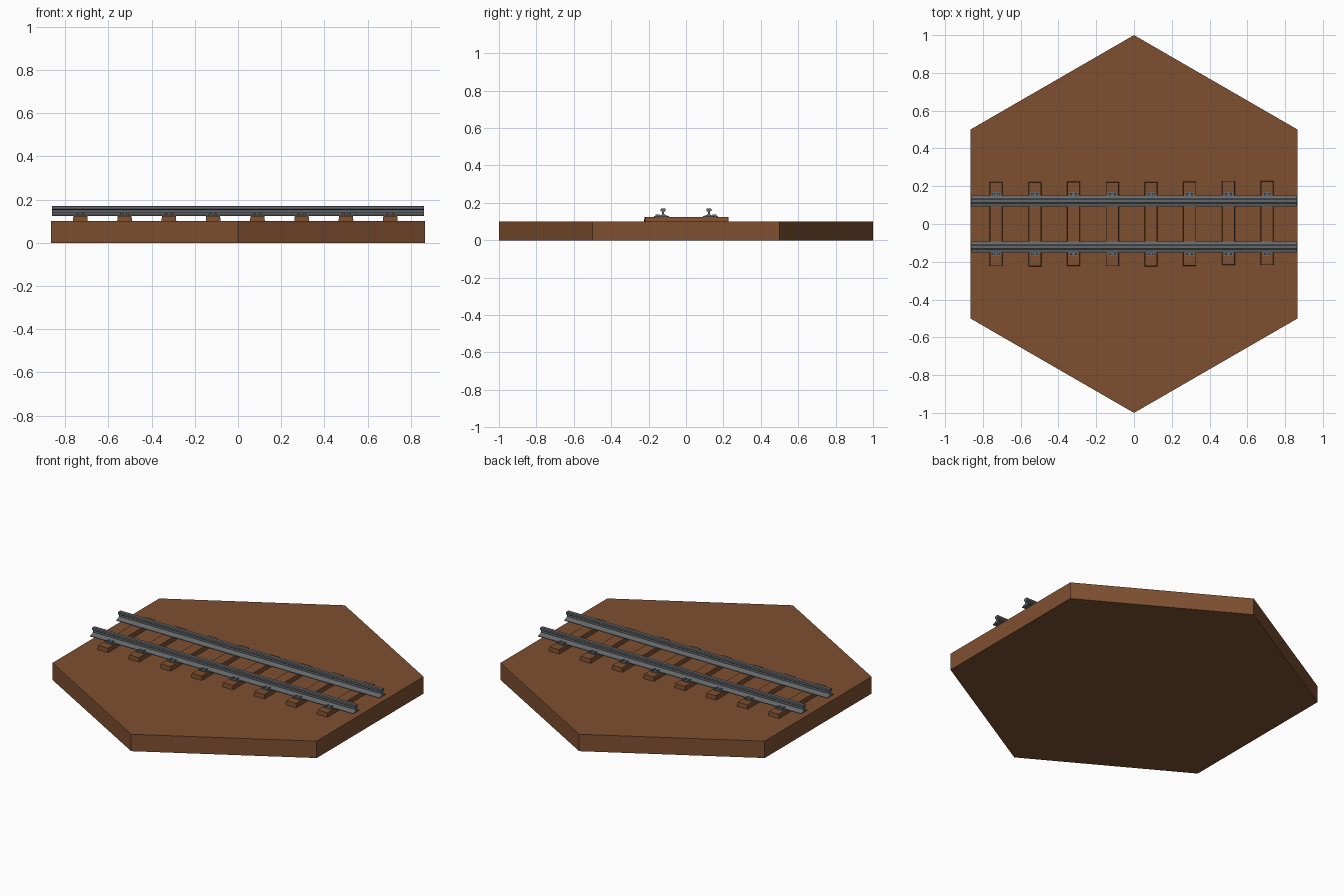
import bpy, bmesh, math, random
from mathutils import Matrix

if "Cube" in bpy.data.objects:
    bpy.data.objects.remove(bpy.data.objects["Cube"])

random.seed(4)


def material(name, color):
    m = bpy.data.materials.new(name)
    m.diffuse_color = color
    m.use_nodes = True
    m.node_tree.nodes["Principled BSDF"].inputs["Base Color"].default_value = m.diffuse_color
    return m


wood = material("brown", (0.21, 0.08, 0.03, 1))
steel = material("steel", (0.13, 0.14, 0.15, 1))


def make_object(name, bm, mat):
    bmesh.ops.recalc_face_normals(bm, faces=bm.faces[:])
    me = bpy.data.meshes.new(name)
    bm.to_mesh(me)
    bm.free()
    me.materials.append(mat)
    ob = bpy.data.objects.new(name, me)
    bpy.context.collection.objects.link(ob)
    return ob


def box(bm, center, size):
    mat = Matrix.Translation(center) @ Matrix.Diagonal((*size, 1))
    return bmesh.ops.create_cube(bm, size=1, matrix=mat)["verts"]


def extrude_x(bm, profile, x0, x1):
    """Extrude a closed (y, z) profile along x."""
    face = bm.faces.new([bm.verts.new((x0, y, z)) for y, z in profile])
    geo = bmesh.ops.extrude_face_region(bm, geom=[face])["geom"]
    verts = [g for g in geo if isinstance(g, bmesh.types.BMVert)]
    bmesh.ops.translate(bm, verts=verts, vec=(x1 - x0, 0, 0))


# Hexagonal ground tile, points along y
bm = bmesh.new()
bmesh.ops.create_cone(bm, cap_ends=True, segments=6, radius1=1, radius2=1, depth=0.1,
                      matrix=Matrix.Translation((0, 0, 0.05)))
far = max(bm.verts, key=lambda v: v.co.y).co
turn = math.pi / 2 - math.atan2(far.y, far.x)
bmesh.ops.rotate(bm, verts=bm.verts[:], matrix=Matrix.Rotation(turn, 3, "Z"))
make_object("hex_tile", bm, wood)

# Wooden sleepers, slightly irregular, with worn top edges
sleeper_x = [-0.73 + 0.205 * i for i in range(8)]
for i, x in enumerate(sleeper_x):
    bm = bmesh.new()
    verts = box(bm, (x, random.uniform(-0.002, 0.006), 0.11), (0.07, 0.446, 0.03))
    for v in verts:
        if v.co.z > 0.11:
            v.co.x -= math.copysign(0.003, v.co.x - x)
            v.co.y -= math.copysign(0.002, v.co.y)
    make_object(f"sleeper_{i + 1}", bm, wood)

# Rails: mirrored half profile with foot, web and head
half = [(0.03, 0.125), (0.03, 0.129), (0.012, 0.135), (0.005, 0.141),
        (0.005, 0.152), (0.013, 0.157), (0.013, 0.167), (0.009, 0.171)]
profile = half + [(-y, z) for y, z in reversed(half)]
for side, label in ((1, "back"), (-1, "front")):
    yc = 0.122 * side
    bm = bmesh.new()
    extrude_x(bm, [(y + yc, z) for y, z in profile], -0.862, 0.862)
    rail = make_object(f"{label}_rail", bm, steel)

    # Rail fasteners: base plate and a pair of clips on the outer side
    bm = bmesh.new()
    for x in sleeper_x:
        box(bm, (x, yc + 0.010 * side, 0.126), (0.046, 0.076, 0.006))
        for dx in (-0.013, 0.013):
            box(bm, (x + dx, yc + 0.031 * side, 0.132), (0.010, 0.020, 0.010))
    make_object(f"{label}_rail_fasteners", bm, steel)
